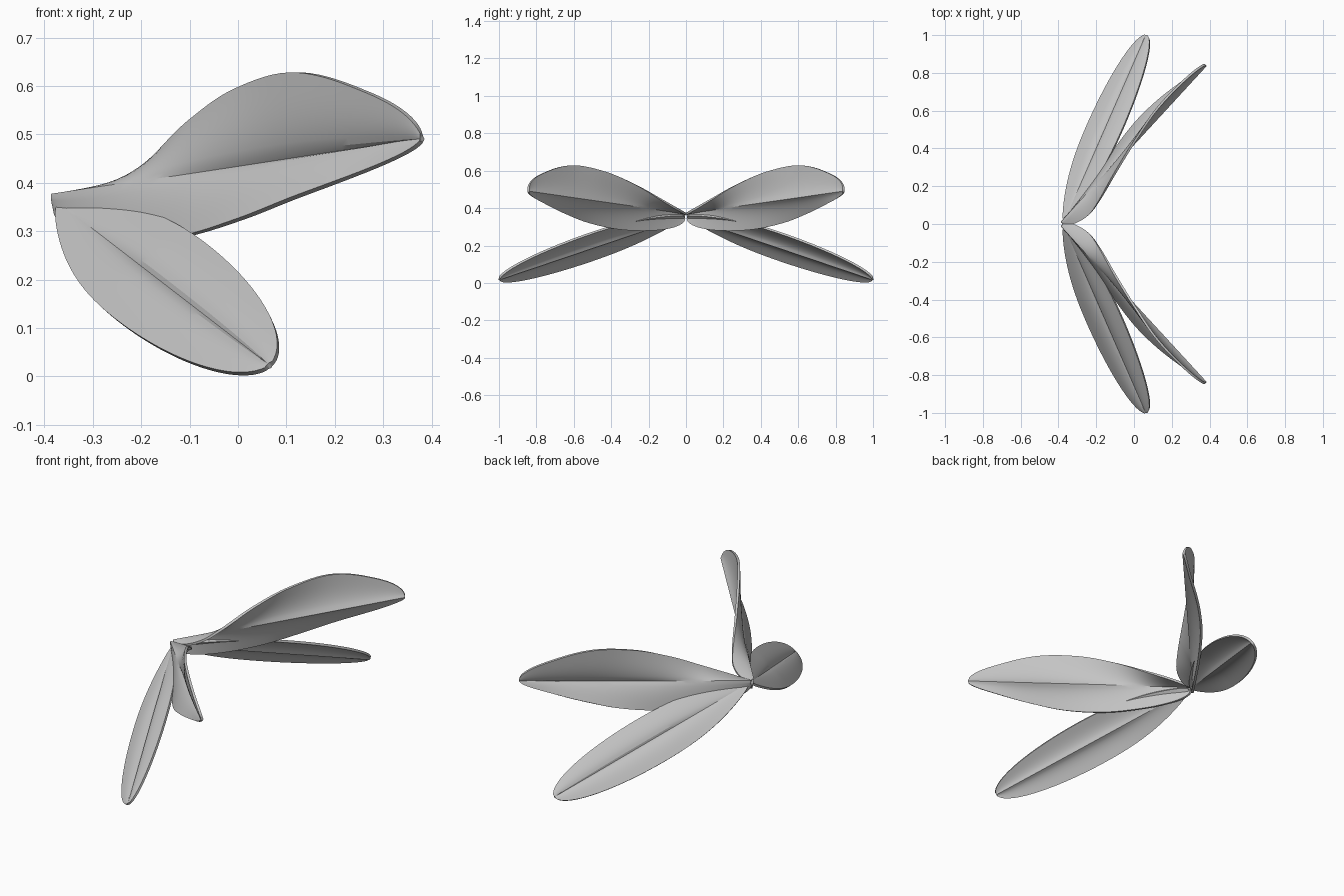
import bpy, bmesh, math
from mathutils import Vector

cube = bpy.data.objects.get("Cube")
if cube:
    bpy.data.objects.remove(cube, do_unlink=True)

grey = bpy.data.materials.new("wing_grey")
grey.use_nodes = True
grey.diffuse_color = (0.55, 0.55, 0.55, 1)
grey.node_tree.nodes["Principled BSDF"].inputs["Base Color"].default_value = (0.55, 0.55, 0.55, 1)

THICKNESS = 0.012
STEPS = 56      # along the vein
CHORD = 10      # across each half


def smooth_curve(keys):
    """Smooth function through (t, up, out) keys, rounded at both ends."""
    pts = [(math.acos(1 - 2 * t), Vector((u, n))) for t, u, n in keys]
    last = len(pts) - 1

    def slope(i):
        a, b = pts[max(i - 1, 0)], pts[min(i + 1, last)]
        return (b[1] - a[1]) / (b[0] - a[0])

    def sample(angle):
        i = 0
        while i < last - 1 and angle > pts[i + 1][0]:
            i += 1
        (a, p), (b, q) = pts[i], pts[i + 1]
        w, s = b - a, (angle - a) / (b - a)
        return (p * (2 * s**3 - 3 * s**2 + 1) + slope(i) * w * (s**3 - 2 * s**2 + s)
                + q * (3 * s**2 - 2 * s**3) + slope(i + 1) * w * (s**3 - s**2))
    return sample


def oval(width, out):
    """Half oval, a little slimmer towards the root."""
    return lambda angle: (Vector((width, out)) * math.sin(angle)
                          * (1 - 0.45 * max(math.cos(angle), 0) ** 3))


def make_wing(name, root, tip, up, out, upper, lower, camber, side):
    """Two cambered halves folded along a straight vein, given thickness."""
    root, tip, up, out = Vector(root), Vector(tip), Vector(up), Vector(out)
    bm = bmesh.new()
    rows = []
    for i in range(STEPS + 1):
        angle = 0.04 + (math.pi - 0.12) * i / STEPS
        t = (1 - math.cos(angle)) / 2
        vein = root.lerp(tip, t)
        bulge = camber * min(1, 2.5 * t)
        halves = []
        for edge, sign in ((lower, -1), (upper, 1)):
            u, n = edge(angle)
            normal = Vector((-sign * n, sign * u))   # across the chord, outward
            row = []
            for k in range(1, CHORD + 1):
                s = k / CHORD
                p = Vector((u, n)) * s + normal * bulge * math.sin(math.pi * s ** 0.7)
                row.append(vein + up * p.x + out * p.y)
            halves.append(row)
        row = halves[0][::-1] + [vein] + halves[1]
        rows.append([bm.verts.new((p.x, p.y * side, p.z)) for p in row])
    for a, b in zip(rows, rows[1:]):
        for k in range(2 * CHORD):
            bm.faces.new((a[k], a[k + 1], b[k + 1], b[k]))
    bmesh.ops.recalc_face_normals(bm, faces=bm.faces)
    mesh = bpy.data.meshes.new(name)
    bm.to_mesh(mesh)
    bm.free()
    obj = bpy.data.objects.new(name, mesh)
    bpy.context.collection.objects.link(obj)
    mesh.materials.append(grey)
    solid = obj.modifiers.new("thickness", 'SOLIDIFY')
    solid.thickness = THICKNESS
    solid.offset = 0
    bpy.ops.object.select_all(action='DESELECT')
    obj.select_set(True)
    bpy.context.view_layer.objects.active = obj
    bpy.ops.object.modifier_apply(modifier=solid.name)
    bpy.ops.object.shade_smooth_by_angle(angle=math.radians(20))


# Edges of the twisted upper wing: position on vein, rise, outward offset
upper_edge = smooth_curve([(0, -.004, -.005), (.03, -.008, -.05), (.11, .01, -.08),
                           (.2, .048, -.068), (.34, .113, -.032), (.5, .162, .003),
                           (.69, .174, .034), (.885, .108, .03), (1, 0, 0)])
lower_edge = smooth_curve([(0, -.025, -.01), (.08, -.088, 0), (.225, -.12, .022),
                           (.4, -.131, .05), (.575, -.115, .068), (.72, -.086, .06),
                           (.9, -.045, .025), (1, 0, 0)])

for end, side in (("front", -1), ("rear", 1)):
    make_wing(end + "_upper_wing", (-.383, .01, .373), (.382, .842, .491),
              (0, 0, 1), (-.739, .673, 0), upper_edge, lower_edge, .07, side)
    make_wing(end + "_lower_wing", (-.367, .01, .355), (.066, .998, .021),
              (.74, -.08, .67), (-.58, .47, .66), oval(.12, .002), oval(-.122, .012), .1, side)
